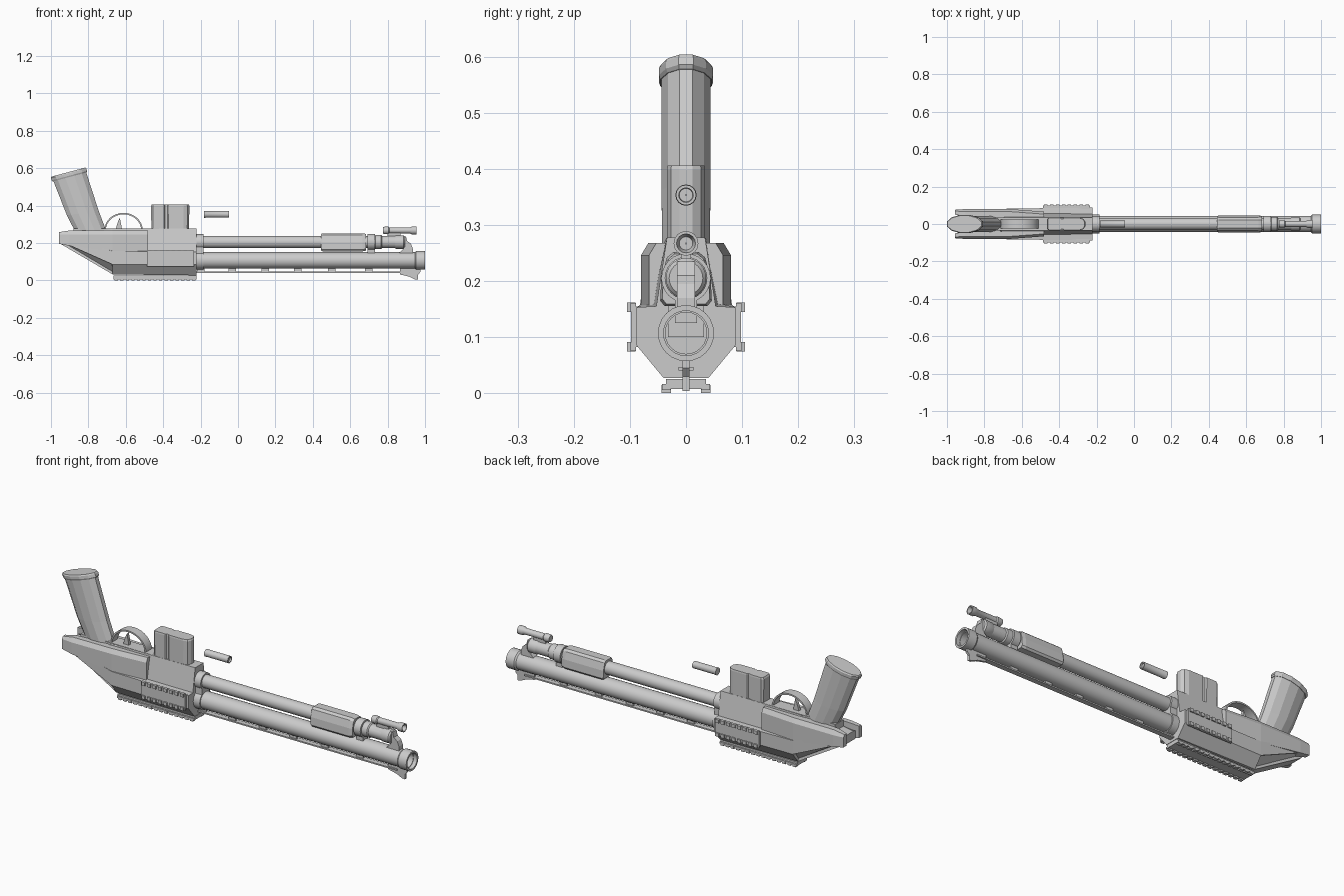
import bpy, bmesh
from math import sin, cos, pi, radians
from mathutils import Vector

if "Cube" in bpy.data.objects:
    bpy.data.objects.remove(bpy.data.objects["Cube"])


def finish(name, bm, smooth=False):
    bmesh.ops.remove_doubles(bm, verts=bm.verts, dist=1e-5)
    bmesh.ops.recalc_face_normals(bm, faces=bm.faces)
    me = bpy.data.meshes.new(name)
    bm.to_mesh(me)
    bm.free()
    ob = bpy.data.objects.new(name, me)
    bpy.context.collection.objects.link(ob)
    if smooth:
        bpy.ops.object.select_all(action='DESELECT')
        bpy.context.view_layer.objects.active = ob
        ob.select_set(True)
        bpy.ops.object.shade_smooth_by_angle(angle=radians(35))
    return ob


def loft(name, rings, closed=False, smooth=False, inset_faces=None):
    """Skin equal-length rings; cap the ends unless the loop is closed."""
    bm = bmesh.new()
    vs = [[bm.verts.new(p) for p in r] for r in rings]
    n = len(rings[0])
    quads = {}
    for i in range(len(vs) if closed else len(vs) - 1):
        a, b = vs[i], vs[(i + 1) % len(vs)]
        for j in range(n):
            k = (j + 1) % n
            quads[i, j] = bm.faces.new((a[j], a[k], b[k], b[j]))
    if not closed:
        bm.faces.new(vs[0])
        bm.faces.new(vs[-1])
    if inset_faces:
        bmesh.ops.recalc_face_normals(bm, faces=bm.faces)
        bmesh.ops.inset_individual(bm, faces=[quads[f] for f in inset_faces],
                                   thickness=0.01, depth=-0.012)
    return finish(name, bm, smooth)


def lathe(name, z, prof, segs=24):
    """Closed (x, radius) profile turned about a lengthwise axis at height z."""
    rings = [[(x, r * cos(2 * pi * i / segs), z + r * sin(2 * pi * i / segs))
              for i in range(segs)] for x, r in prof]
    return loft(name, rings, closed=True, smooth=True)


def tube(name, z, x0, x1, r, bore):
    return lathe(name, z, [(x0, r), (x1, r), (x1, bore), (x0, bore)])


def plate(name, pts, y0, y1, smooth=False):
    """Side profile in x-z extruded across y."""
    return loft(name, [[(x, y, z) for x, z in pts] for y in (y0, y1)], smooth=smooth)


def box(name, x0, x1, y0, y1, z0, z1):
    return plate(name, [(x0, z0), (x1, z0), (x1, z1), (x0, z1)], y0, y1)


def section(x, half):
    """Mirror a half cross-section (y, z)."""
    return [(x, y, z) for y, z in half] + [(x, -y, z) for y, z in reversed(half)]


def rail(name, x0, x1, half, count, place):
    """Slotted rail: a base plus two rows of teeth; place maps (x, across, out)."""
    bm = bmesh.new()

    def block(xa, xb, a0, a1, o0, o1):
        res = bmesh.ops.create_cube(bm, size=1)
        for v in res['verts']:
            c = v.co + Vector((.5, .5, .5))
            v.co = place(xa + c.x * (xb - xa), a0 + c.y * (a1 - a0), o0 + c.z * (o1 - o0))
    block(x0, x1, -half * .82, half * .82, -.006, .012)
    pitch = (x1 - x0) / count
    for i in range(count):
        xa = x0 + (i + .2) * pitch
        block(xa, xa + pitch * .6, -half, -half * .6, .004, .019)
        block(xa, xa + pitch * .6, half * .6, half, .004, .019)
    for s in (-1, 1):
        block(x0, x1, s * half * .98, s * half * .62, .003, .013)
    finish(name, bm)


# Receiver body with recessed panels in its sloping tail
loft("receiver", [
    section(-.94, [(.03, .235), (.055, .23), (.072, .228), (.072, .205), (.04, .19)]),
    section(-.67, [(.036, .275), (.06, .16), (.082, .157), (.082, .085), (.04, .032)]),
    section(-.222, [(.034, .277), (.053, .155), (.088, .153), (.088, .085), (.04, .027)]),
], inset_faces=[(0, 3), (0, 5)])

# Rear side cheeks
for s, side in ((1, "left"), (-1, "right")):
    def cheek(x, yi, yo, z0, z1, c):
        return [(x, s * y, z) for y, z in
                ((yi, z0), (yo, z0), (yo, z1 - c), (yo - c * .6, z1), (yi, z1))]
    loft("cheek_" + side, [cheek(-.957, .05, .076, .195, .258, .012),
                           cheek(-.9, .04, .08, .185, .267, .022),
                           cheek(-.67, .03, .08, .152, .268, .022),
                           cheek(-.48, .025, .066, .152, .268, .022)])
    rail("side_rail_" + side, -.487, -.235, .044, 8,
         lambda x, a, o: Vector((x, s * (.086 + o), .118 + a)))
box("receiver_top", -.88, -.222, -.034, .034, .2, .277)
rail("bottom_rail", -.665, -.222, .044, 15, lambda x, a, o: Vector((x, a, .019 - o)))


# Grip and its cap: tilted twelve-sided ovals
def oval(cx, cz, rx, ry, tilt):
    ring = []
    for i in range(12):
        t = 2 * pi * (i + .5) / 12
        u = rx * cos(t) * 1.035
        ring.append((cx + u * cos(tilt), ry * sin(t), cz + u * sin(tilt)))
    return ring


T = radians(15)
loft("grip", [oval(-.775, .235, .082, .044, 0), oval(-.83, .36, .086, .045, T * .5),
              oval(-.902, .562, .091, .045, T)])
loft("grip_cap", [oval(-.9, .553, .094, .047, T), oval(-.901, .56, .098, .05, T),
                  oval(-.906, .573, .098, .05, T), oval(-.907, .579, .094, .046, T)])

# Trigger guard and trigger
arc = [pi * i / 16 for i in range(17)]
plate("trigger_guard",
      [(-.612 + .102 * cos(t), .27 + .091 * sin(t)) for t in arc] +
      [(-.612 + .094 * cos(t), .27 + .083 * sin(t)) for t in reversed(arc)],
      -.024, .024, True)
plate("trigger", [(-.655, .27), (-.62, .27), (-.625, .3), (-.632, .335), (-.643, .31)],
      -.008, .008)

# Block magazine with a groove on each side
half = [(-.465, .026), (-.455, .034), (-.395, .034), (-.39, .029), (-.378, .029),
        (-.373, .034), (-.29, .034), (-.27, .027), (-.26, .012)]
outline = half + [(x, -y) for x, y in reversed(half)]
loft("magazine", [[(-.36 + (x + .36) * k, y * k, z) for x, y in outline]
                  for z, k in ((.26, .98), (.398, 1), (.406, .96))])

# Loose cartridge above the tubes
lathe("cartridge", .353, [(-.182, .001), (-.182, .019), (-.175, .019), (-.173, .018),
                          (-.047, .018), (-.047, .013), (-.055, .012), (-.055, .001)], 16)

# Main barrel and muzzle ring
tube("barrel", .107, -.23, .98, .044, .037)
tube("barrel_collar", .107, -.225, -.185, .05, .04)
lathe("muzzle_ring", .107, [(.945, .044), (.953, .05), (1, .05), (1, .04), (.945, .04)])

# Upper tube, collars and end cap
tube("upper_tube", .205, -.23, .86, .033, .02)
tube("upper_collar", .205, -.225, -.185, .042, .03)
lathe("tube_cap", .205, [(.73, .03), (.735, .038), (.765, .038), (.77, .033), (.84, .033),
                         (.845, .036), (.885, .036), (.892, .03), (.892, .001), (.73, .001)])
box("collar_bridge", -.225, -.185, -.032, .032, .1, .21)

# Sliding fore-end
fore = [(.022, .252), (.034, .242), (.044, .205), (.046, .165), (.038, .155)]
slim = [(y * .92, .205 + (z - .205) * .92) for y, z in fore]
loft("fore_end", [section(.445, slim), section(.452, fore),
                  section(.665, fore), section(.685, slim)])

# Clamp tying tube to barrel
tube("clamp_ring", .205, .693, .732, .044, .03)
box("clamp_web", .693, .732, -.02, .02, .125, .18)

# Small sight lamp on its bracket
lathe("lamp", .267, [(.775, .001), (.775, .017), (.785, .02), (.805, .02), (.81, .016),
                     (.92, .016), (.93, .022), (.955, .022), (.955, .017), (.935, .012),
                     (.935, .001)], 16)
box("lamp_foot", .8, .87, -.009, .009, .23, .262)
plate("muzzle_bracket", [(.87, .235), (.898, .235), (.905, .21), (.925, .195), (.935, .17),
                         (.935, .145), (.86, .145), (.885, .17)], -.016, .016)

# Rib below the barrel with posts, and the front blade
box("rib", -.222, .92, -.013, .013, .04, .047)
for i, x in enumerate((-.2, -.03, .145, .32, .5, .7)):
    box("rib_post_%d" % i, x - .02, x + .02, -.005, .005, .044, .07)
plate("front_blade", [(.865, .065), (.975, .065), (.975, .045), (.962, .03), (.962, .004),
                      (.945, .006), (.915, .02), (.865, .032)], -.006, .006)
